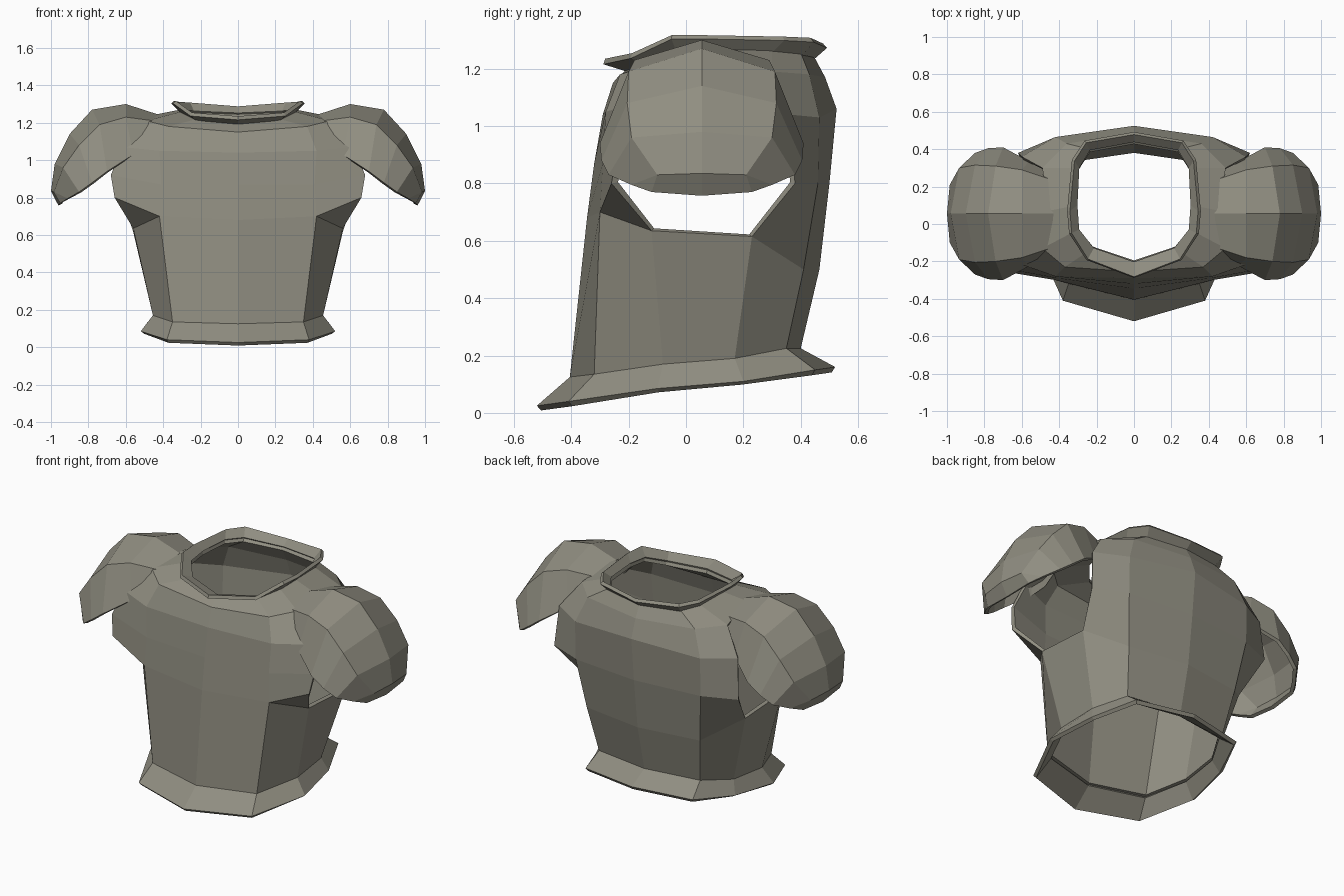
import bpy
import bmesh
from mathutils import Vector

default_cube = bpy.data.objects.get("Cube")
if default_cube:
    bpy.data.objects.remove(default_cube, do_unlink=True)

# Single dull metal colour
metal = bpy.data.materials.new("dull olive grey metal")
metal.use_nodes = True
metal.diffuse_color = (0.28, 0.27, 0.22, 1)
metal.node_tree.nodes["Principled BSDF"].inputs["Base Color"].default_value = metal.diffuse_color


def build_shell(name, points, faces, pivot, thickness, offset=-1.0):
    """Make the left half of a plate, mirror it across x and give it thickness."""
    bm = bmesh.new()
    verts = [bm.verts.new(p) for p in points]
    for face in faces:
        bm.faces.new([verts[i] for i in face])
    bmesh.ops.remove_doubles(bm, verts=bm.verts, dist=0.002)
    bmesh.ops.recalc_face_normals(bm, faces=bm.faces)
    bm.normal_update()
    outward = sum(f.normal.dot(f.calc_center_median() - Vector(pivot)) * f.calc_area()
                  for f in bm.faces)
    if outward < 0:
        bmesh.ops.reverse_faces(bm, faces=bm.faces)
    mesh = bpy.data.meshes.new(name)
    bm.to_mesh(mesh)
    bm.free()
    mesh.materials.append(metal)
    obj = bpy.data.objects.new(name, mesh)
    bpy.context.collection.objects.link(obj)
    mirror = obj.modifiers.new("mirror", 'MIRROR')
    mirror.use_axis = (True, False, False)
    mirror.merge_threshold = 0.003
    solid = obj.modifiers.new("thickness", 'SOLIDIFY')
    solid.thickness = thickness
    solid.offset = offset
    solid.use_even_offset = True
    return obj


def bridge(first, second, skip=()):
    """Quads between two equally long rows of point indices."""
    return [(first[i], first[i + 1], second[i + 1], second[i])
            for i in range(len(first) - 1) if i not in skip]


def number_rows(rows):
    """Flatten rows of points and return the points and index rows."""
    points, index_rows = [], []
    for row in rows:
        index_rows.append(list(range(len(points), len(points) + len(row))))
        points.extend(row)
    return points, index_rows


# Rows run from the front centre, round the left side, to the back centre
hem_rim = [(0, -.52, .025), (.38, -.41, .04), (.52, -.1, .085),
           (.47, .2, .11), (.36, .45, .15), (0, .52, .16)]
waist = [(0, -.405, .125), (.35, -.32, .135), (.455, -.08, .17),
         (.44, .17, .19), (.34, .35, .225), (0, .4, .225)]
ribs = [(0, -.345, .68), (.42, -.3, .7), (.56, -.12, .635),
        (.56, .23, .615), (.38, .41, .5), (0, .465, .5)]
chest = [(0, -.32, .87), (.41, -.29, .87), (.68, -.24, .92),
         (.62, .38, .8), (.42, .46, .8), (0, .5, .8)]
upper_chest = [(0, -.29, 1.04), (.42, -.28, 1.05), (.62, -.21, 1.07),
               (.6, .36, 1.04), (.42, .465, 1.03), (0, .525, 1.06)]
shoulder = [(0, -.255, 1.15), (.37, -.23, 1.18), (.49, -.13, 1.21), (.46, .07, 1.24),
            (.49, .3, 1.19), (.36, .43, 1.18), (0, .485, 1.17)]
neck = [(0, -.205, 1.2), (.22, -.13, 1.22), (.3, -.03, 1.26), (.31, .1, 1.27),
        (.3, .3, 1.265), (.24, .4, 1.255), (0, .445, 1.245)]
collar_rim = [(0, -.285, 1.225), (.25, -.19, 1.245), (.34, -.05, 1.31), (.35, .07, 1.31),
              (.325, .34, 1.305), (.26, .44, 1.3), (0, .485, 1.28)]
armpit = (.66, -.26, .8)

# Torso plate with open armholes
points, rows = number_rows([waist, ribs, chest, upper_chest, shoulder, neck, [armpit]])
w, r, c, u, s, n, (pit,) = rows
torso_faces = bridge(w, r)
torso_faces += bridge(r, c, skip=(1, 2))
torso_faces += [(r[1], pit, c[2], c[1]), (r[1], r[2], pit)]
torso_faces += bridge(c, u, skip=(2,))
torso_faces += bridge(u[:3], s[:3]) + bridge(u[3:], s[4:])
torso_faces += bridge(s, n)
build_shell("torso_plate", points, torso_faces, (0, .08, .7), 0.02)

# Flared hem below the waist
points, rows = number_rows([hem_rim, waist])
build_shell("flared_hem", points, bridge(*rows), (0, 0, 0), 0.022)

# Flared collar round the neck opening
points, rows = number_rows([neck, collar_rim])
build_shell("collar", points, bridge(*rows), (0, .1, 1.5), 0.02, 0.0)

# Shoulder guards: ridge, side crease and lower edge, reflected front to back
MIDDLE = 0.055
ridge = [(.43, MIDDLE, 1.245), (.6, MIDDLE, 1.3), (.78, MIDDLE, 1.27), (.9, MIDDLE, 1.14),
         (.98, MIDDLE, .98), (1, MIDDLE, .835), (.96, MIDDLE, .757)]
crease = [(.45, -.13, 1.21), (.6, -.18, 1.23), (.74, -.2, 1.19), (.85, -.205, 1.08),
          (.935, -.19, .96), (.985, -.1, .83), (.95, -.12, .77)]
edge = [(.49, -.19, 1.1), (.56, -.225, 1.03), (.7, -.3, .94), (.78, -.295, .88),
        (.85, -.27, .83), (.91, -.19, .795), (.95, -.12, .77)]


def reflect(row):
    return [(x, 2 * MIDDLE - y, z) for x, y, z in row]


guard_rows = [edge, crease, ridge, reflect(crease), reflect(edge)]
points, rows = number_rows(guard_rows)
guard_faces = []
for i, (first, second) in enumerate(zip(rows, rows[1:])):
    quads = bridge(first, second)
    if i in (0, 3):
        # the lower edge closes to a point beside the outer lip
        a, b, d, e = quads.pop()
        quads.append((a, b, e) if i == 0 else (a, d, e))
    guard_faces += quads
build_shell("shoulder_guards", points, guard_faces, (.6, MIDDLE, .8), 0.02)
